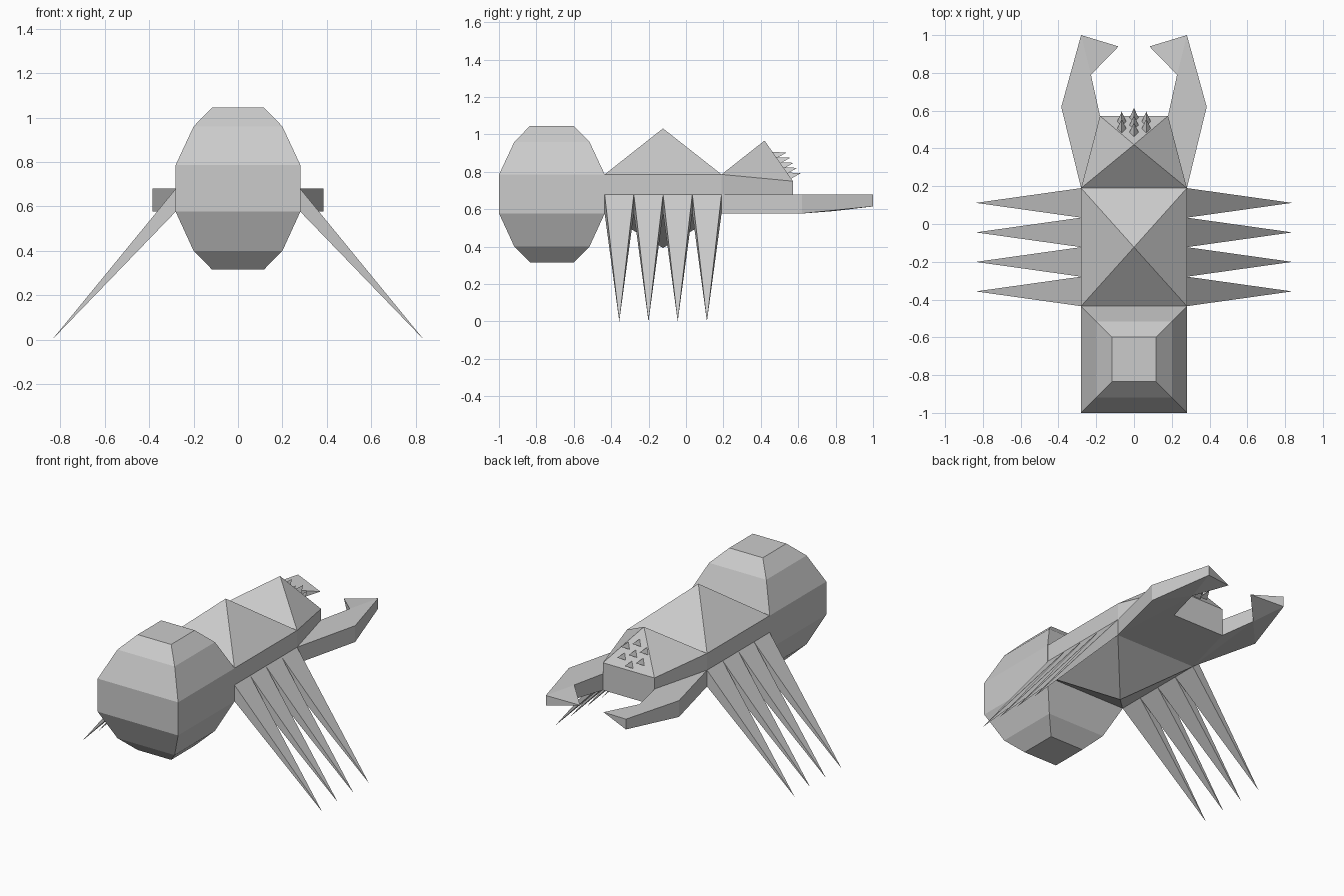
import bpy
import bmesh
from mathutils import Vector

if "Cube" in bpy.data.objects:
    bpy.data.objects.remove(bpy.data.objects["Cube"])

grey = bpy.data.materials.new("shell_grey")
grey.diffuse_color = (0.6, 0.6, 0.6, 1)
grey.use_nodes = True
grey.node_tree.nodes["Principled BSDF"].inputs["Base Color"].default_value = grey.diffuse_color


def build(name, verts, faces, mirror=False):
    """Flat-faced mesh with outward normals, optionally mirrored across x."""
    bm = bmesh.new()
    vs = [bm.verts.new(v) for v in verts]
    for f in faces:
        bm.faces.new([vs[i] for i in f])
    bmesh.ops.recalc_face_normals(bm, faces=bm.faces[:])
    me = bpy.data.meshes.new(name)
    bm.to_mesh(me)
    bm.free()
    me.materials.append(grey)
    ob = bpy.data.objects.new(name, me)
    bpy.context.collection.objects.link(ob)
    if mirror:
        ob.modifiers.new("mirror", 'MIRROR').use_mirror_merge = False
    return ob


def loft(name, rings, bottom_tip=None, top_tip=None):
    """Stack of four-sided rings, closed by a cap or a pyramid tip at each end."""
    verts = [v for r in rings for v in r]
    faces = []
    for k in range(len(rings) - 1):
        for i in range(4):
            a, b = k * 4 + i, k * 4 + (i + 1) % 4
            faces.append((a, b, b + 4, a + 4))
    for tip, start in ((bottom_tip, 0), (top_tip, len(verts) - 4)):
        if tip:
            verts.append(tip)
            t = len(verts) - 1
            faces += [(start + i, start + (i + 1) % 4, t) for i in range(4)]
        else:
            faces.append(tuple(range(start, start + 4)))
    return build(name, verts, faces)


def ring(wb, yb, zb, wf, yf, zf):
    return [(-wb, yb, zb), (wb, yb, zb), (wf, yf, zf), (-wf, yf, zf)]


# Abdomen: faceted square barrel
profile = [(.117, .316), (.2, .4), (.281, .577), (.281, .786), (.2, .96), (.117, 1.045)]
loft("abdomen", [ring(h, -.717 - h * 1.005, z, h, -.717 + h * 1.005, z) for h, z in profile])

# Thorax: box with a pyramid above and below
loft("thorax", [ring(.28, -.435, z, .28, .19, z) for z in (.577, .786)],
     (0, -.123, .393), (0, -.123, 1.032))

# Head: tapered block with an off-centre peak
loft("head", [ring(.28, .19, .68, .18, .572, .68), ring(.28, .19, .786, .18, .572, .75)],
     None, (0, .42, .967))

# Jaw plate below the head
loft("jaw_plate", [ring(.28, .19, z, .18, .572, z) for z in (.577, .68)])

# Pincers: hooked arms ending in a point
outline = [(.28, .19), (.385, .62), (.28, 1.0), (.228, .79), (.18, .572)]
low = [.577, .577, .615, .59, .577]
verts = [(x, y, .68) for x, y in outline] + [(x, y, z) for (x, y), z in zip(outline, low)]
verts.append((.082, .94, .648))
build("pincer", verts, [
    (0, 1, 3, 4), (1, 2, 3), (5, 6, 8), (5, 8, 9), (6, 7, 8),
    (0, 1, 6, 5), (1, 2, 7, 6), (3, 4, 9, 8), (4, 0, 5, 9),
    (2, 10, 3), (7, 10, 8), (2, 7, 10), (3, 8, 10)], mirror=True)

# Legs: four long spikes on each side
step = .625 / 4
for k in range(4):
    y0, y1 = -.435 + k * step, -.435 + (k + 1) * step
    build(f"leg_{k + 1}",
          [(.28, y0, .577), (.28, y1, .577), (.28, y1, .68), (.28, y0, .68),
           (.837, (y0 + y1) / 2, 0)],
          [(0, 1, 2, 3), (0, 1, 4), (1, 2, 4), (2, 3, 4), (3, 0, 4)], mirror=True)

# Eyes: seven small three-sided spikes on the sloping face
slope = Vector((0, .57, -.82))
for n, (x, z) in enumerate([(0, .885), (0, .83), (0, .775), (-.065, .857), (-.065, .803),
                            (.065, .857), (.065, .803)]):
    c = Vector((x, .42 + (.967 - z) * .7, z))
    side = Vector((.024, 0, 0))
    build(f"eye_{n + 1}",
          [c - slope * .026, c + slope * .014 - side, c + slope * .014 + side,
           c + Vector((0, .06, .018))],
          [(0, 1, 2), (0, 1, 3), (1, 2, 3), (2, 0, 3)])
